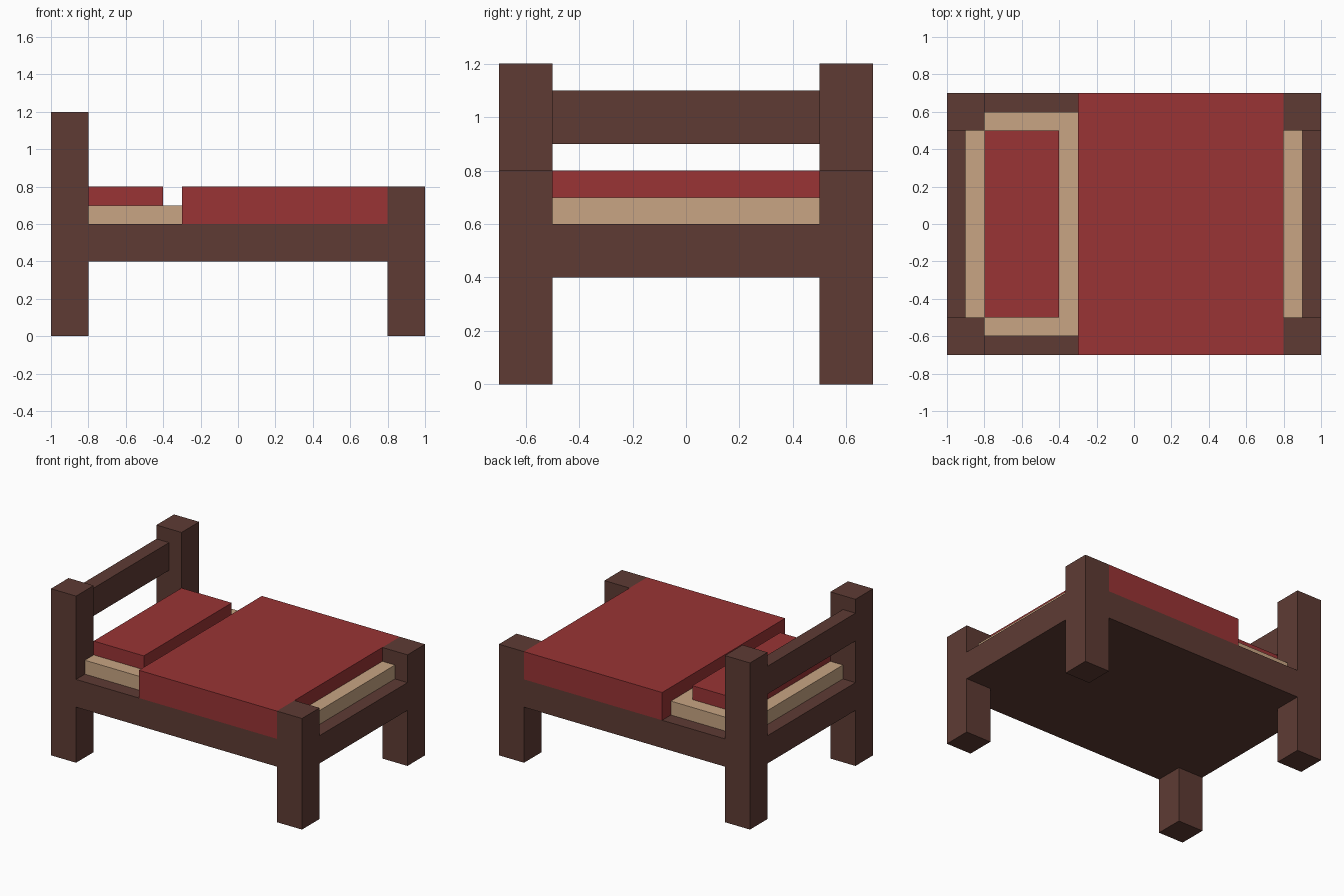
import bpy

if "Cube" in bpy.data.objects:
    bpy.data.objects.remove(bpy.data.objects["Cube"])


def material(name, rgb):
    m = bpy.data.materials.new(name)
    m.diffuse_color = (*rgb, 1)
    m.use_nodes = True
    m.node_tree.nodes["Principled BSDF"].inputs["Base Color"].default_value = m.diffuse_color
    return m


wood = material("dark wood", (0.112, 0.044, 0.034))
cream = material("cream sheet", (0.578, 0.376, 0.227))
red = material("red fabric", (0.319, 0.034, 0.035))


def box(name, x, y, z, mat):
    """Axis-aligned box from (min, max) ranges."""
    ranges = (x, y, z)
    bpy.ops.mesh.primitive_cube_add(size=1, location=[(a + b) / 2 for a, b in ranges])
    ob = bpy.context.object
    ob.name = ob.data.name = name
    size = [b - a for a, b in ranges]
    for v in ob.data.vertices:
        v.co = [c * s for c, s in zip(v.co, size)]
    ob.data.materials.append(mat)
    return ob


# Corner posts: tall at the head, short at the foot; bed base butts up between them
for side, (y0, y1) in {"front": (-0.7, -0.5), "back": (0.5, 0.7)}.items():
    box(f"head_post_{side}", (-1, -0.8), (y0, y1), (0, 1.2), wood)
    box(f"foot_post_{side}", (0.8, 1), (y0, y1), (0, 0.8), wood)

# Base slab: full-width centre plus end pieces between the posts
box("bed_base", (-0.8, 0.8), (-0.7, 0.7), (0.4, 0.6), wood)
box("head_base_rail", (-1, -0.8), (-0.5, 0.5), (0.4, 0.6), wood)
box("foot_base_rail", (0.8, 1), (-0.5, 0.5), (0.4, 0.6), wood)

# Headboard rail
box("headboard_rail", (-1, -0.9), (-0.5, 0.5), (0.9, 1.1), wood)

# Bedding
box("mattress", (-0.8, 0.8), (-0.6, 0.6), (0.6, 0.7), cream)
box("mattress_head_end", (-0.9, -0.8), (-0.5, 0.5), (0.6, 0.7), cream)
box("mattress_foot_end", (0.8, 0.9), (-0.5, 0.5), (0.6, 0.7), cream)
box("pillow", (-0.8, -0.4), (-0.5, 0.5), (0.7, 0.8), red)
box("blanket", (-0.3, 0.8), (-0.7, 0.7), (0.6, 0.8), red)
